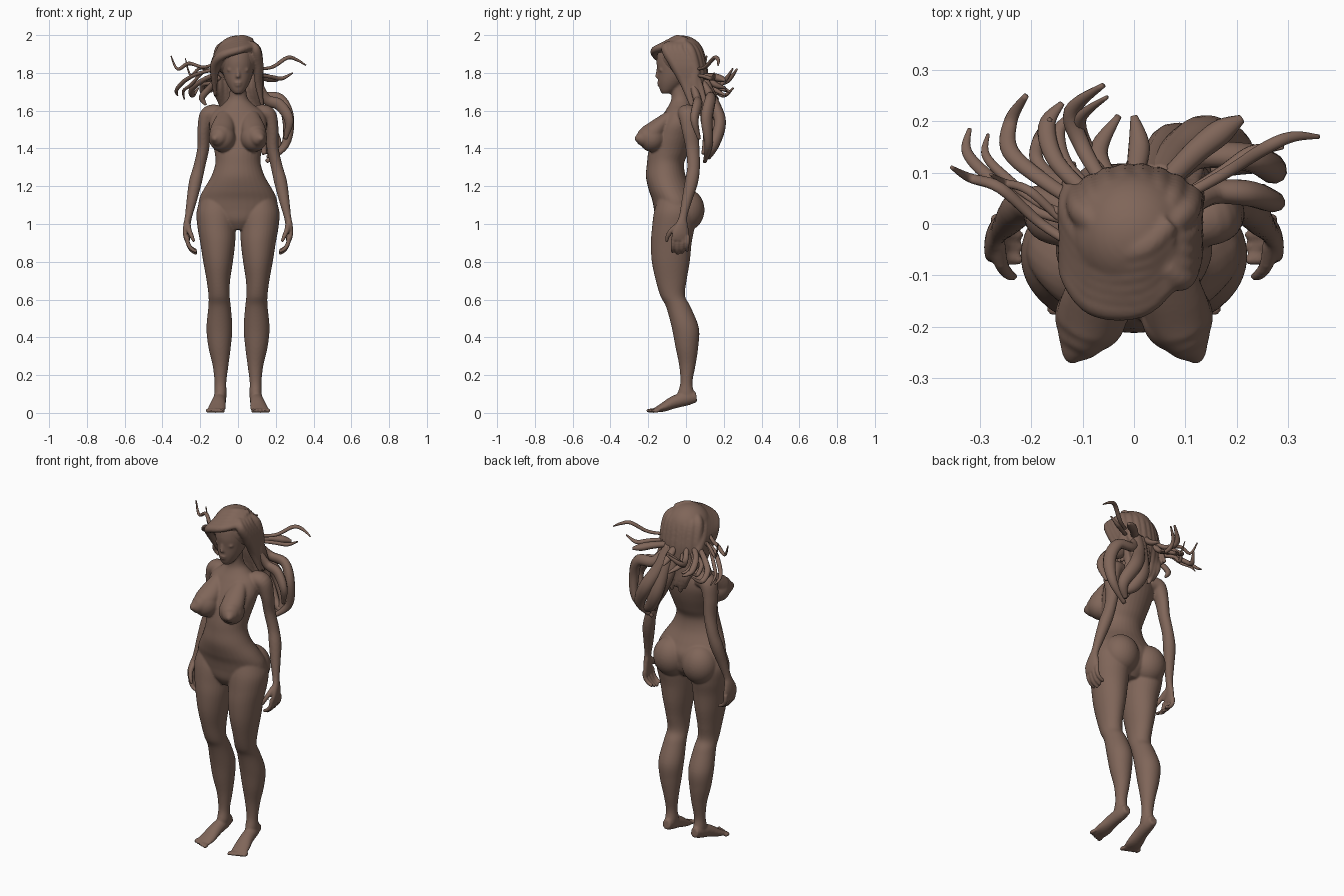
import bpy, bmesh, math, random
from mathutils import Vector, Matrix

random.seed(4)
brown = bpy.data.materials.new("clay brown")
brown.diffuse_color = (0.215, 0.132, 0.1, 1)


def spline(rows, steps):
    """Catmull-Rom through rows of equal length."""
    p = [rows[0]] + list(rows) + [rows[-1]]
    out = []
    for i in range(1, len(p) - 2):
        for k in range(steps):
            t = k / steps
            out.append([0.5 * (2 * b + (c - a) * t + (2 * a - 5 * b + 4 * c - d) * t * t
                        + (3 * b - a - 3 * c + d) * t ** 3)
                        for a, b, c, d in zip(p[i - 1], p[i], p[i + 1], p[i + 2])])
    return out + [list(rows[-1])]


def tube(bm, rows, flat=False, steps=6, n=24, mirror=False, ref=(1, .01, .02)):
    """Loft elliptical rings along rows of (x, y, z, radius a, radius b)."""
    for sign in ((1, -1) if mirror else (1,)):
        pts = spline([(r[0] * sign, *r[1:]) for r in rows], steps)
        s = Vector(ref)
        rings = []
        for i, q in enumerate(pts):
            c = Vector(q[:3])
            t = Vector(pts[min(i + 1, len(pts) - 1)][:3]) - Vector(pts[max(i - 1, 0)][:3])
            t = Vector((0, 0, 1)) if flat else t.normalized()
            s = Vector((1, 0, 0)) if flat else (s - t * t.dot(s)).normalized()
            u = t.cross(s)
            ra, rb = max(q[3], .001), max(q[4], .001)
            rings.append([bm.verts.new(c + s * ra * math.cos(2 * math.pi * j / n)
                          + u * rb * math.sin(2 * math.pi * j / n)) for j in range(n)])
        for a, b in zip(rings, rings[1:]):
            for j in range(n):
                bm.faces.new((a[j], a[(j + 1) % n], b[(j + 1) % n], b[j]))
        bm.faces.new(rings[0])
        bm.faces.new(rings[-1])


def loft(bm, boxes, mirror=False):
    """Horizontal rings given as (z, x0, x1, y0, y1)."""
    tube(bm, [((a + b) / 2, (c + d) / 2, z, (b - a) / 2, (d - c) / 2)
              for z, a, b, c, d in boxes], True, mirror=mirror, n=32)


def ball(bm, c, r, mirror=False):
    for sign in ((1, -1) if mirror else (1,)):
        m = Matrix.Translation((c[0] * sign, c[1], c[2])) @ Matrix.Diagonal((*r, 1))
        bmesh.ops.create_uvsphere(bm, u_segments=32, v_segments=20, radius=1, matrix=m)


def finish(bm, name, voxel=0, smooth=0):
    bmesh.ops.recalc_face_normals(bm, faces=bm.faces)
    for f in bm.faces:
        f.smooth = True
    me = bpy.data.meshes.new(name)
    bm.to_mesh(me)
    bm.free()
    me.materials.append(brown)
    ob = bpy.data.objects.new(name, me)
    bpy.context.collection.objects.link(ob)
    if voxel:
        m = ob.modifiers.new("fuse", 'REMESH')
        m.mode, m.voxel_size, m.use_smooth_shade = 'VOXEL', voxel, True
        m = ob.modifiers.new("soften", 'SMOOTH')
        m.factor, m.iterations = 0.5, smooth


body = bmesh.new()
# torso and neck
loft(body, [(.97, -.06, .06, -.13, 0), (1.02, -.15, .15, -.16, .045), (1.08, -.205, .205, -.17, .06),
            (1.13, -.206, .206, -.18, .06), (1.18, -.184, .184, -.197, .035), (1.25, -.143, .143, -.212, 0),
            (1.32, -.12, .12, -.207, -.01), (1.38, -.124, .124, -.2, .015), (1.46, -.142, .142, -.18, .045),
            (1.53, -.153, .153, -.15, .06), (1.59, -.135, .135, -.115, .055), (1.63, -.085, .085, -.09, .035),
            (1.66, -.055, .055, -.078, .022), (1.70, -.044, .044, -.078, .015), (1.77, -.044, .044, -.085, .015)])
# chest and seat
ball(body, (.084, -.18, 1.455), (.07, .07, .073), True)
tube(body, [(.07, -.08, 1.575, .04, .03), (.078, -.14, 1.52, .06, .045), (.09, -.19, 1.47, .063, .06),
            (.108, -.232, 1.455, .044, .046), (.12, -.255, 1.453, .024, .024),
            (.126, -.27, 1.453, .008, .008)], mirror=True)
ball(body, (.094, 0, 1.075), (.102, .098, .112), True)
# legs
loft(body, [(1.13, .03, .2, -.15, .03), (1.06, .01, .22, -.17, .05), (.98, .012, .214, -.18, .045),
            (.9, .015, .2, -.186, .03), (.8, .027, .184, -.181, .02), (.7, .042, .166, -.16, .003),
            (.62, .044, .156, -.136, -.005), (.56, .038, .157, -.105, .025), (.45, .03, .167, -.075, .068),
            (.35, .038, .157, -.056, .065), (.25, .051, .134, -.036, .05), (.16, .062, .124, -.03, .034),
            (.1, .06, .126, -.045, .045), (.06, .066, .122, -.04, .05)], True)
# feet and toes
tube(body, [(.092, .055, .085, .024, .028), (.095, .01, .078, .033, .037), (.102, -.06, .058, .038, .034),
            (.11, -.12, .03, .046, .024), (.117, -.16, .016, .046, .013), (.12, -.172, .012, .04, .008)],
     mirror=True)
for i in range(5):
    ball(body, (.08 + .02 * i, -.19 + .008 * i, .012), (.0105, .022, .012), True)
# arms and palms
tube(body, [(.1, .0, 1.585, .045, .05), (.155, .012, 1.578, .046, .052), (.178, .022, 1.5, .036, .045),
            (.184, .035, 1.4, .031, .037), (.206, .04, 1.3, .031, .034), (.226, .028, 1.22, .034, .035),
            (.246, .003, 1.12, .027, .027), (.262, -.015, 1.04, .019, .022), (.27, -.022, .995, .018, .034),
            (.272, -.028, .95, .017, .047), (.268, -.03, .915, .013, .044)], mirror=True, ref=(0, 0, 1))
# fingers and thumbs
for i in range(4):
    y, d = -.066 + .025 * i, .012 * abs(i - 1.2)
    tube(body, [(.268, y, .935, .012, .012), (.266, y - .002, .9, .012, .012),
                (.248, y - .004, .862 + d / 2, .011, .011), (.218, y - .004, .838 + d, .009, .009)],
         n=12, mirror=True)
tube(body, [(.265, -.04, .995, .016, .016), (.258, -.078, .965, .014, .014), (.245, -.097, .935, .012, .012),
            (.232, -.103, .905, .008, .008)], n=12, mirror=True)
# head and face
loft(body, [(1.69, -.022, .022, -.127, -.08), (1.71, -.04, .04, -.138, -.05), (1.75, -.063, .063, -.147, 0),
            (1.8, -.08, .08, -.15, .04), (1.86, -.088, .088, -.156, .06), (1.92, -.08, .08, -.145, .05),
            (1.96, -.04, .04, -.1, .02)])
tube(body, [(0, -.148, 1.825, .007, .007), (0, -.153, 1.79, .01, .009), (0, -.156, 1.775, .011, .01)], n=12)
ball(body, (0, -.143, 1.747), (.021, .011, .006))
ball(body, (0, -.141, 1.735), (.018, .011, .006))
ball(body, (.036, -.131, 1.816), (.022, .012, .011), True)
finish(body, "body", .006, 4)


def lock(bm, points, r, flat=.8, end=.35):
    """One tapered strand of hair."""
    k = len(points) - 1
    rows = [(*p, w, w * flat) for i, p in enumerate(points)
            for w in [r * min(.8 + .5 * i / k, end + 2 * (1 - i / k))]]
    tube(bm, rows, n=12)


crown = bmesh.new()
# hair cap
ball(crown, (-.003, -.022, 1.882), (.12, .122, .116))
# fringe swept from the parting
for d in range(6):
    e = .022 * d - .022
    lock(crown, [(.068, -.085 + e, 1.945 + e / 4), (.01, -.135 + e, 1.935 + e / 2), (-.075, -.13 + e, 1.905 + e / 3),
                 (-.118, -.07 + e, 1.85), (-.125, -.02 + e, 1.77), (-.12, .03 + e, 1.68)], .03)
for d in range(4):
    e = .026 * d
    lock(crown, [(.06, -.085 + e, 1.955), (.095, -.11 + e, 1.925), (.11, -.06 + e, 1.84),
                 (.11, -.01 + e, 1.74), (.13, .03 + e, 1.62)], .027)
# back of the hair
for i in range(8):
    x = -.098 + .028 * i
    b = .04 * (abs(x) / .098) ** 2
    lock(crown, [(x * .5, -.02, 1.955), (x, .06 - b, 1.92), (x * 1.08, .085 - b, 1.82), (x * 1.08, .085 - b, 1.73),
                 (x + .02, .095, 1.63 - .02 * (i % 3)), (x + .045, .09, 1.55 - .03 * (i % 2))], .029, 1.1)
finish(crown, "hair_crown", .006, 5)

strands = bmesh.new()
# wind-blown locks on the right
right = [(.012, [(.09, .05, 1.82), (.18, .1, 1.83), (.26, .15, 1.88), (.31, .17, 1.87), (.36, .17, 1.84)]),
         (.013, [(.09, .05, 1.79), (.17, .1, 1.78), (.23, .14, 1.77), (.29, .15, 1.8)]),
         (.024, [(.06, .08, 1.78), (.12, .14, 1.78), (.17, .18, 1.77), (.21, .205, 1.76)]),
         (.03, [(.1, .03, 1.75), (.15, .06, 1.66), (.22, .06, 1.63), (.27, .045, 1.55), (.25, .07, 1.45)])]
# long locks curling down the back
long = [(.032, [(.06, .08, 1.76), (.12, .13, 1.68), (.22, .13, 1.66), (.265, .11, 1.56), (.25, .12, 1.42),
                (.15, .1, 1.33)]),
        (.038, [(.05, .09, 1.78), (.08, .14, 1.66), (.14, .18, 1.54), (.2, .15, 1.42), (.16, .12, 1.35)]),
        (.038, [(.03, .09, 1.78), (.05, .13, 1.66), (.08, .165, 1.52), (.13, .15, 1.42), (.2, .12, 1.37)]),
        (.032, [(.0, .09, 1.76), (.02, .12, 1.64), (.07, .12, 1.53), (.12, .11, 1.44), (.14, .09, 1.37)])]
# wind-blown locks on the left
left = [(.011, [(-.1, -.05, 1.86), (-.18, 0, 1.83), (-.26, .07, 1.85), (-.32, .09, 1.82), (-.355, .11, 1.89)]),
        (.012, [(-.1, 0, 1.82), (-.2, .03, 1.8), (-.28, .09, 1.76), (-.325, .14, 1.71), (-.32, .185, 1.68)]),
        (.016, [(-.09, .03, 1.8), (-.17, .08, 1.77), (-.24, .14, 1.72), (-.24, .2, 1.68), (-.21, .25, 1.72)]),
        (.017, [(-.08, .05, 1.8), (-.15, .12, 1.77), (-.17, .19, 1.72), (-.14, .235, 1.7)]),
        (.017, [(-.06, .08, 1.8), (-.1, .15, 1.75), (-.12, .22, 1.76), (-.06, .27, 1.82)]),
        (.018, [(-.04, .08, 1.78), (-.07, .14, 1.72), (-.03, .21, 1.68)]),
        (.02, [(0, .09, 1.8), (.01, .15, 1.74), (0, .21, 1.72)]),
        (.018, [(-.1, 0, 1.78), (-.15, .04, 1.72), (-.19, .06, 1.67), (-.17, .06, 1.63)])]
for r, pts in right + long + left:
    lock(strands, pts, r)
# thinner stray copies on the left
for r, pts in left[:5]:
    k = random.uniform(.75, .9)
    lock(strands, [(x * k, y * k + .01, z + random.uniform(-.035, .02)) for x, y, z in pts], r * .8)
finish(strands, "windblown_locks")
